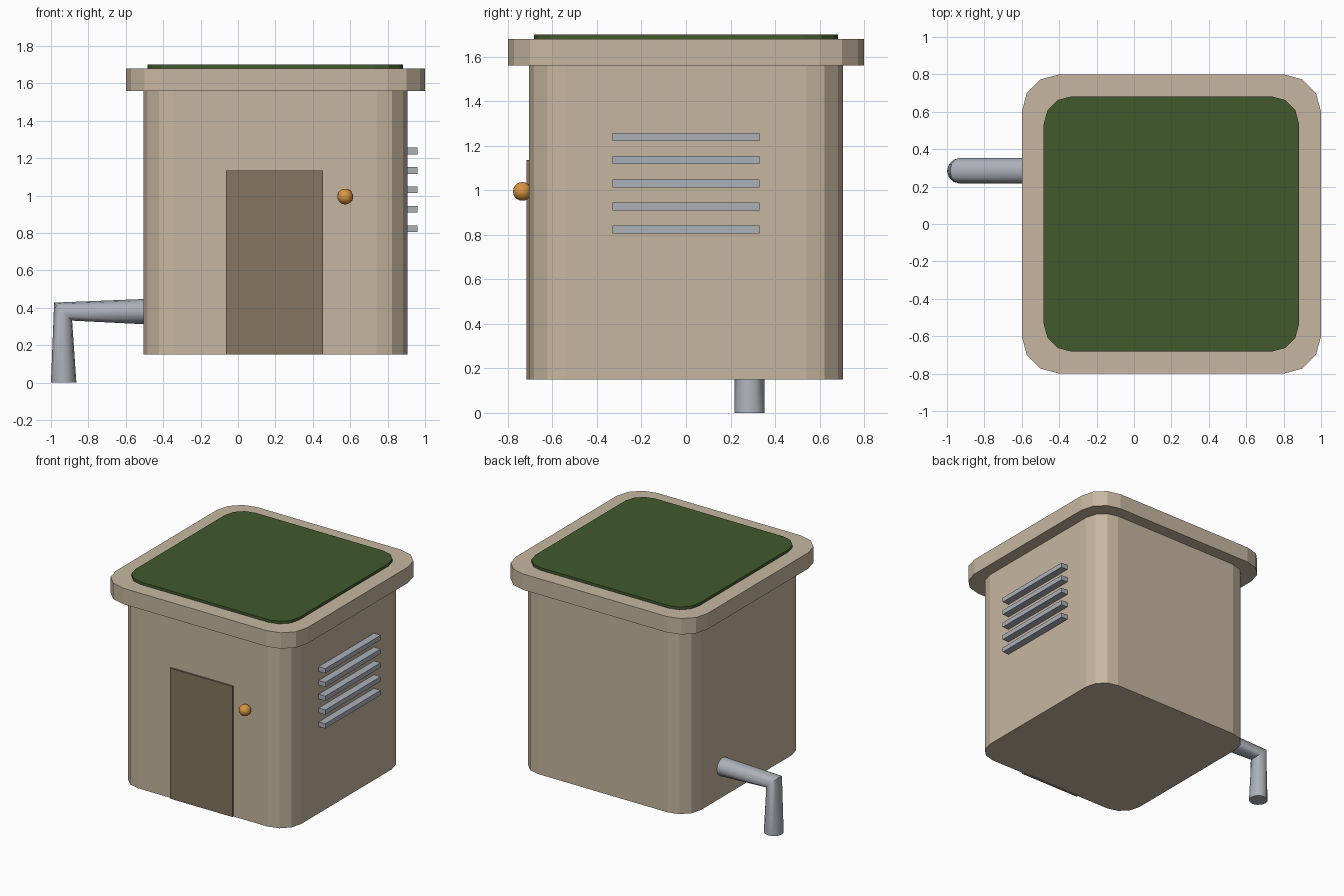
import bpy
import bmesh
from math import sin, cos, pi

if "Cube" in bpy.data.objects:
    bpy.data.objects.remove(bpy.data.objects["Cube"], do_unlink=True)

CX = 0.2  # centre of the hut; the pipe sticks out to one side


def material(name, rgb):
    mat = bpy.data.materials.new(name)
    mat.use_nodes = True
    mat.diffuse_color = (*rgb, 1)
    mat.node_tree.nodes["Principled BSDF"].inputs["Base Color"].default_value = (*rgb, 1)
    return mat


PLASTER = material("beige plaster", (0.57, 0.47, 0.35))
WOOD = material("brown door", (0.24, 0.18, 0.117))
GRASS = material("green roof", (0.054, 0.102, 0.027))
METAL = material("grey metal", (0.41, 0.44, 0.49))
BRASS = material("brass", (0.68, 0.305, 0.053))


def finish(name, bm, mat, smooth=False):
    bmesh.ops.recalc_face_normals(bm, faces=bm.faces)
    for f in bm.faces:
        f.smooth = smooth
    mesh = bpy.data.meshes.new(name)
    bm.to_mesh(mesh)
    bm.free()
    mesh.materials.append(mat)
    obj = bpy.data.objects.new(name, mesh)
    bpy.context.collection.objects.link(obj)
    return obj


def rounded_slab(name, half, radius, z0, z1, mat, segments=3):
    """Square prism with faceted round corners."""
    bm = bmesh.new()
    ring = []
    for corner, (sx, sy) in enumerate([(1, 1), (-1, 1), (-1, -1), (1, -1)]):
        for i in range(segments + 1):
            a = (corner + i / segments) * pi / 2
            ring.append(bm.verts.new((CX + sx * (half - radius) + radius * cos(a),
                                      sy * (half - radius) + radius * sin(a), z0)))
    base = bm.faces.new(ring)
    top = bmesh.ops.extrude_face_region(bm, geom=[base], use_keep_orig=True)["geom"]
    for v in top:
        if isinstance(v, bmesh.types.BMVert):
            v.co.z = z1
    return finish(name, bm, mat)


def box(name, lo, hi, mat):
    bm = bmesh.new()
    bmesh.ops.create_cube(bm, size=1)
    for v in bm.verts:
        v.co = [(l + h) / 2 + c * (h - l) for c, l, h in zip(v.co, lo, hi)]
    return finish(name, bm, mat)


# Walls, overhanging rim and planted roof
rounded_slab("walls", 0.705, 0.165, 0.15, 1.56, PLASTER)
rounded_slab("roof_rim", 0.8, 0.2, 1.56, 1.68, PLASTER)
rounded_slab("roof_top", 0.683, 0.15, 1.67, 1.70, GRASS)

# Door and knob
box("door", (-0.064, -0.717, 0.15), (0.455, -0.69, 1.135), WOOD)
bm = bmesh.new()
bmesh.ops.create_uvsphere(bm, u_segments=16, v_segments=10, radius=0.042)
bmesh.ops.translate(bm, vec=(0.573, -0.735, 0.995), verts=bm.verts)
finish("knob", bm, BRASS, smooth=True)

# Vent slats on the side wall
for i in range(5):
    z = 0.823 + 0.104 * i
    box(f"vent_slat_{i + 1}", (0.88, -0.33, z - 0.018), (0.96, 0.33, z + 0.018), METAL)

# Drain pipe: three rings, pinched at the elbow
bm = bmesh.new()
R, SIDES, PY = 0.068, 12, 0.285
rings = []
for x, z, tilt in [(-0.49, 0.38, 0), (-0.935, 0.38, pi / 4), (-0.932, 0, pi / 2)]:
    angles = [2 * pi * k / SIDES for k in range(SIDES)]
    rings.append([bm.verts.new((x - R * cos(a) * sin(tilt), PY + R * sin(a),
                                z + R * cos(a) * cos(tilt))) for a in angles])
for r0, r1 in zip(rings, rings[1:]):
    for k in range(SIDES):
        n = (k + 1) % SIDES
        bm.faces.new((r0[k], r0[n], r1[n], r1[k]))
bm.faces.new(rings[0])
bm.faces.new(rings[-1])
pipe = finish("drain_pipe", bm, METAL)
bpy.ops.object.select_all(action='DESELECT')
pipe.select_set(True)
bpy.context.view_layer.objects.active = pipe
bpy.ops.object.shade_smooth_by_angle(angle=pi / 5)
